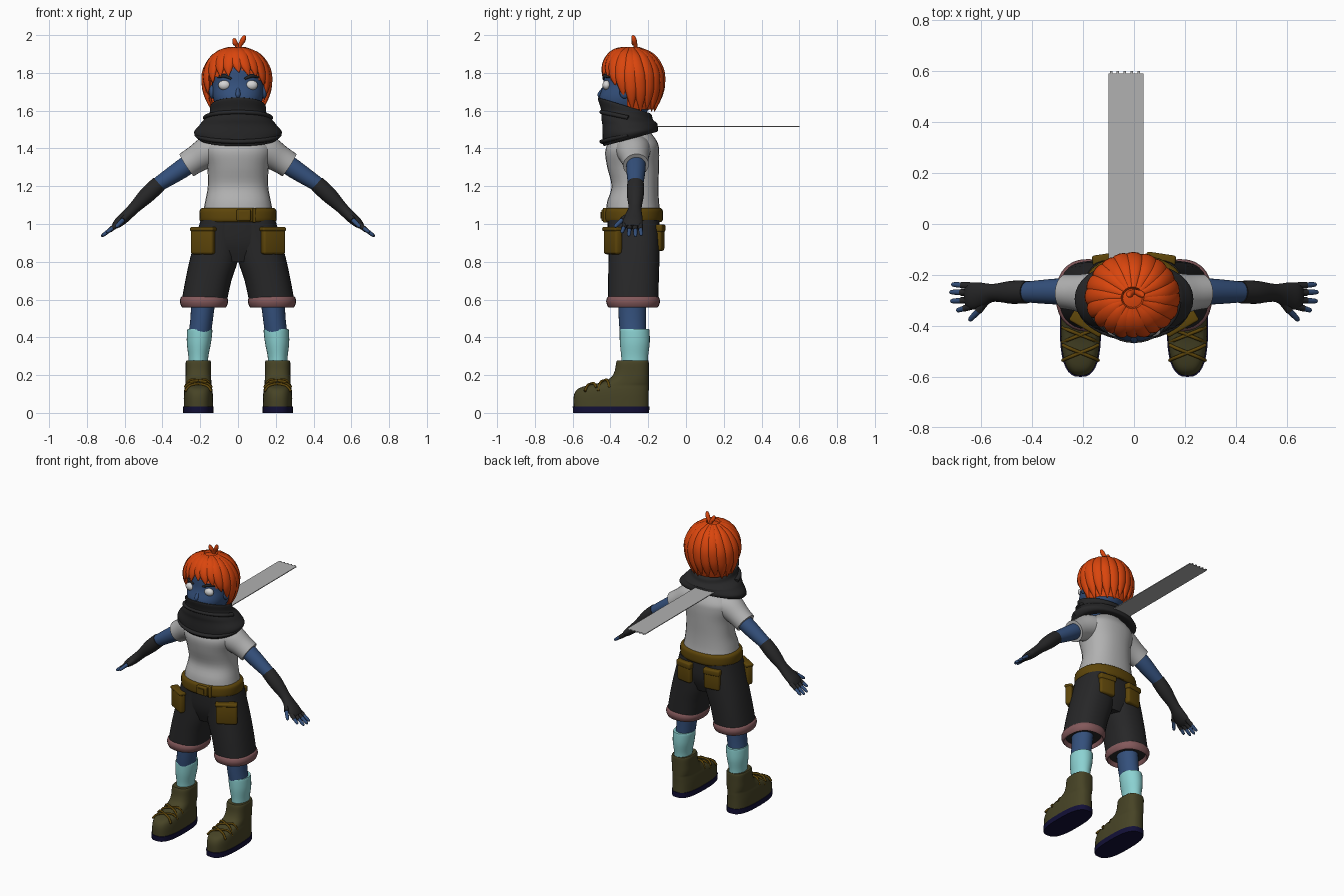
import bpy, bmesh, math, random
from mathutils import Vector

random.seed(4)
cube = bpy.data.objects.get("Cube")
if cube:
    bpy.data.objects.remove(cube, do_unlink=True)


def material(name, *rgb):
    m = bpy.data.materials.new(name)
    m.use_nodes = True
    m.diffuse_color = (*rgb, 1)
    m.node_tree.nodes["Principled BSDF"].inputs["Base Color"].default_value = (*rgb, 1)
    return m


HAIR = material("orange hair", .70, .06, .004)
SKIN = material("blue skin", .034, .08, .2)
CLOTH = material("charcoal cloth", .02, .02, .021)
SHIRT = material("grey cloth", .44, .44, .44)
LEATHER = material("brown leather", .11, .06, .003)
CUFF = material("dusty pink", .23, .1, .105)
SOCK = material("pale cyan", .26, .64, .64)
BOOT = material("olive boot", .063, .057, .019)
SOLE = material("navy sole", .006, .005, .038)
EYE = material("eye white", .66, .66, .66)


def finish(bm, name, mat, angle=50):
    bmesh.ops.recalc_face_normals(bm, faces=bm.faces)
    mesh = bpy.data.meshes.new(name)
    bm.to_mesh(mesh)
    bm.free()
    mesh.materials.append(mat)
    ob = bpy.data.objects.new(name, mesh)
    bpy.context.collection.objects.link(ob)
    bpy.ops.object.select_all(action='DESELECT')
    ob.select_set(True)
    bpy.context.view_layer.objects.active = ob
    bpy.ops.object.shade_smooth_by_angle(angle=math.radians(angle))
    return ob


def smooth_path(secs, steps):
    """Catmull-Rom interpolation of section tuples."""
    v = [Vector(tuple(s) + (0,) * (6 - len(s))) for s in secs]
    v = [v[0]] + v + [v[-1]]
    out = []
    for a, b, c, d in zip(v, v[1:], v[2:], v[3:]):
        for i in range(steps):
            t = i / steps
            out.append(.5 * (2 * b + t * (c - a) + t * t * (2 * a - 5 * b + 4 * c - d)
                             + t ** 3 * (3 * b - 3 * c + d - a)))
    return out + [v[-1]]


def loft(name, mat, secs, power=2, n=28, steps=4, ref=None, caps=True):
    """Sections are x, y, z, half sizes a and b, tilt. Flat rings unless ref gives a side axis."""
    path = smooth_path(secs, steps)
    bm = bmesh.new()
    rings = []
    for i, s in enumerate(path):
        c = s.xyz if hasattr(s, "xyz") else Vector(s[:3])
        c = Vector(s[:3])
        u, v = Vector((1, 0, 0)), Vector((0, 1, 0))
        if ref:
            t = Vector(path[min(i + 1, len(path) - 1)][:3]) - Vector(path[max(i - 1, 0)][:3])
            v = t.cross(ref(c)).normalized()
            u = v.cross(t).normalized()
        ring = []
        for k in range(n):
            w = 2 * math.pi * k / n
            p, q = (math.copysign(abs(f) ** (2 / power), f) for f in (math.cos(w), math.sin(w)))
            co = c + u * p * max(s[3], .001) + v * q * max(s[4], .001)
            co.z += s[5] * (co.y - c.y)
            ring.append(bm.verts.new(co))
        rings.append(ring)
    for r, q in zip(rings, rings[1:]):
        for k in range(n):
            bm.faces.new((r[k], r[(k + 1) % n], q[(k + 1) % n], q[k]))
    if caps:
        bm.faces.new(rings[0])
        bm.faces.new(rings[-1])
    return finish(bm, name, mat)


def axis(x, y, z):
    return lambda p: Vector((x, y, z))


def ball(name, mat, loc, size):
    bm = bmesh.new()
    bmesh.ops.create_uvsphere(bm, u_segments=20, v_segments=12, radius=1)
    bmesh.ops.scale(bm, vec=size, verts=bm.verts)
    bmesh.ops.translate(bm, vec=loc, verts=bm.verts)
    return finish(bm, name, mat)


def block(name, mat, loc, size, turn=0, bevel=0):
    bm = bmesh.new()
    bmesh.ops.create_cube(bm, size=1)
    bmesh.ops.scale(bm, vec=size, verts=bm.verts)
    if bevel:
        bmesh.ops.bevel(bm, geom=bm.edges[:], offset=bevel, segments=3, affect='EDGES', profile=.5)
    ob = finish(bm, name, mat, 35)
    ob.location, ob.rotation_euler.z = loc, turn
    return ob


# Torso, belt and shorts body
loft("shirt", SHIRT, [(0, -.28, 1.06, .185, .145), (0, -.28, 1.12, .174, .137),
                      (0, -.27, 1.2, .16, .124), (0, -.28, 1.3, .163, .137),
                      (0, -.285, 1.38, .182, .143), (0, -.28, 1.43, .17, .13),
                      (0, -.28, 1.49, .1, .09)], power=2.3)
loft("belt", LEATHER, [(0, -.28, 1.01, .195, .15), (0, -.28, 1.025, .204, .158),
                       (0, -.28, 1.07, .203, .157), (0, -.28, 1.085, .19, .146)], power=2.3)
block("buckle", LEATHER, (.03, -.436, 1.047), (.075, .025, .062), bevel=.008)
block("buckle_plate", LEATHER, (.03, -.449, 1.047), (.045, .008, .035))
block("belt_loop", LEATHER, (.085, -.425, 1.047), (.018, .03, .078), .2, .006)
loft("shorts_hips", CLOTH, [(0, -.275, .8, .13, .1), (0, -.275, .9, .215, .133),
                            (0, -.278, 1.03, .193, .138)], power=2.4)

# Scarf with a raised front and a drooping lower roll
loft("scarf", CLOTH, [(0, -.3, 1.47, .15, .1, .2), (0, -.295, 1.45, .205, .14, .27),
                      (0, -.295, 1.485, .233, .147, .12), (0, -.297, 1.525, .203, .146, 0),
                      (0, -.3, 1.545, .187, .148, -.08), (0, -.312, 1.58, .153, .138, -.2),
                      (0, -.325, 1.622, .147, .142, -.3), (0, -.328, 1.625, .13, .125, -.3),
                      (0, -.33, 1.59, .11, .1, -.3)], power=2.1, caps=False, n=36)
for lift, slant in ((1.475, .3), (1.56, -.25)):
    fold = [(.205 * math.sin(t / 8) * (1.06 - (lift - 1.475) * 2.6), -.295 - .148 * math.cos(t / 8),
             lift - slant * .13 * math.cos(t / 8), .012, .016) for t in range(-12, 13, 3)]
    loft("scarf_fold", CLOTH, fold, n=10, ref=axis(0, 0, 1))

# Long flat tail with a fringed end
block("scarf_tail", SHIRT, (-.032, .195, 1.515), (.138, .79, .005))
for i in range(5):
    block("tail_fringe", SHIRT, (-.09 + i * .027, .593, 1.515), (.01, .014, .005))

# Head and face
loft("head", SKIN, [(0, -.3, 1.5, .06, .06), (0, -.31, 1.57, .085, .09), (0, -.32, 1.62, .115, .13),
                    (0, -.315, 1.67, .133, .146), (0, -.3, 1.74, .138, .138),
                    (0, -.295, 1.83, .14, .135), (0, -.29, 1.9, .09, .1)], power=2.2)
loft("nose", SKIN, [(0, -.425, 1.73, .006, .012), (0, -.45, 1.69, .014, .018),
                    (0, -.45, 1.668, .01, .012)], n=12)
for s in (-1, 1):
    ball("eye", EYE, (s * .072, -.42, 1.735), (.033, .022, .026))
    ball("ear", SKIN, (s * .138, -.325, 1.7), (.015, .028, .036))
    loft("eyebrow", CLOTH, [(s * .035, -.437, 1.768, .005, .006), (s * .07, -.433, 1.783, .007, .009),
                            (s * .108, -.405, 1.777, .004, .005)], n=10, ref=axis(0, 1, 0))

# Hair: a fitted shell and tapered locks that follow the same surface
CENTRE = Vector((-.006, -.29, 1.76))


def hair_point(phi, theta, r=1):
    t = max(0, theta - 90) / 90
    flat = math.sin(math.radians(theta)) if theta < 90 else 1 - .3 * t * t
    z = .175 * math.cos(math.radians(theta)) if theta < 90 else -.2 * t
    a = math.radians(phi)
    return CENTRE + r * Vector((.17 * flat * math.sin(a), -.163 * flat * math.cos(a), z))


bm = bmesh.new()
bmesh.ops.create_uvsphere(bm, u_segments=40, v_segments=30, radius=1)
for v in bm.verts:
    v.co = hair_point(math.degrees(math.atan2(v.co.x, -v.co.y)),
                      math.degrees(math.acos(max(-1, min(1, v.co.z)))), .96)


def bare(c):
    front = abs(math.atan2(c.x - CENTRE.x, CENTRE.y - c.y))
    return c.z < 1.605 or (front < 1.35 and c.z < 1.83 - .07 * front)


bmesh.ops.delete(bm, geom=[f for f in bm.faces if bare(f.calc_center_median())], context='FACES')
finish(bm, "hair_shell", HAIR)

for i in range(20):
    phi = -180 + i * 18
    side = abs(phi)
    end = 78 if side < 42 else 100 if side < 70 else 128 if side < 90 else 160
    end += random.uniform(-7, 7)
    swirl = random.uniform(6, 18)
    lock = []
    for k, (a, b) in enumerate(((.008, .012), (.017, .03), (.021, .037), (.019, .034), (.013, .023), (.002, .003))):
        f = k / 5
        p = hair_point(phi + swirl * (f - .7), 14 + (end - 14) * f, 1 - .02 * f)
        lock.append((*p, a, b))
    loft("hair_lock", HAIR, lock, n=12, ref=lambda p: p - CENTRE)
for tip, high in ((.034, 1.985), (-.02, 1.97)):
    loft("hair_sprout", HAIR, [(0, -.265, 1.915, .01, .01), (tip * .3, -.268, 1.945, .011, .011),
                               (tip * .8, -.275, high - .01, .014, .014),
                               (tip, -.28, high + .01, .008, .008), (tip, -.28, high + .014, .001, .001)],
         n=12, ref=axis(0, 1, 0))

for s in (-1, 1):
    Y = axis(0, 1, 0)
    # Arms and hands
    loft("sleeve", SHIRT, [(s * .09, -.28, 1.40, .1, .075), (s * .15, -.278, 1.385, .09, .085),
                           (s * .22, -.27, 1.345, .073, .073), (s * .272, -.265, 1.312, .068, .07)], ref=Y)
    loft("upper_arm", SKIN, [(s * .2, -.265, 1.36, .05, .05), (s * .3, -.265, 1.29, .051, .05),
                             (s * .43, -.267, 1.205, .04, .038)], ref=Y)
    loft("glove", CLOTH, [(s * .418, -.267, 1.213, .044, .043), (s * .48, -.268, 1.155, .045, .043),
                          (s * .55, -.27, 1.085, .035, .031), (s * .595, -.277, 1.04, .047, .029),
                          (s * .635, -.283, 1.005, .053, .025), (s * .658, -.285, .985, .04, .014)], ref=Y)
    for y, spread, reach in ((-.243, .006, .955), (-.27, .003, 1.04), (-.297, -.006, 1), (-.322, -.018, .72)):
        joints = [Vector((.635 + .085 * reach * f, y + spread * f, 1.0 - .063 * reach * f))
                  for f in (0, .5, .9, 1)]
        for p in joints:
            p.x *= s
        a, b, c, d = joints
        loft("glove_finger", CLOTH, [(*a, .014, .015), (*b, .013, .013)], n=12, ref=Y)
        loft("fingertip", SKIN, [(*b, .011, .011), (*c, .009, .009), (*d, .003, .003)], n=12, ref=Y)
    loft("glove_thumb", CLOTH, [(s * .575, -.29, 1.055, .018, .018), (s * .61, -.34, 1.02, .015, .015)],
         n=12, ref=axis(0, 0, 1))
    loft("thumb_tip", SKIN, [(s * .61, -.34, 1.02, .012, .012), (s * .64, -.372, .99, .01, .01),
                             (s * .645, -.38, .983, .003, .003)], n=12, ref=axis(0, 0, 1))

    # Shorts, cuffs and pockets
    loft("shorts_leg", CLOTH, [(s * .18, -.28, .585, .12, .133), (s * .157, -.278, .7, .122, .134),
                               (s * .13, -.276, .8, .128, .135), (s * .108, -.275, .9, .124, .135),
                               (s * .09, -.277, 1.02, .108, .135)], power=2.4)
    loft("shorts_cuff", CUFF, [(s * .18, -.28, .59, .1, .112), (s * .18, -.28, .558, .114, .128),
                               (s * .18, -.28, .585, .127, .142), (s * .18, -.28, .61, .123, .138),
                               (s * .18, -.28, .618, .112, .126)], power=2.3, caps=False)
    block("front_pocket", LEATHER, (s * .185, -.387, .907), (.135, .045, .135), s * .52, .014)
    block("front_pocket_hem", LEATHER, (s * .183, -.389, .973), (.14, .052, .022), s * .52, .008)
    block("back_pocket", LEATHER, (s * .105, -.141, .925), (.11, .04, .135), -s * .15, .014)
    block("back_pocket_flap", LEATHER, (s * .105, -.138, .978), (.118, .044, .04), -s * .15, .01)

    # Legs and socks
    loft("leg", SKIN, [(s * .205, -.28, .4, .06, .068), (s * .192, -.284, .5, .06, .072),
                       (s * .18, -.284, .64, .066, .076)])
    loft("sock", SOCK, [(s * .21, -.272, .25, .052, .07), (s * .21, -.272, .3, .053, .071),
                        (s * .207, -.271, .37, .064, .079), (s * .203, -.272, .43, .067, .079),
                        (s * .203, -.272, .444, .064, .077)])

    # Boots, given as height, half width, front and back
    def boot_part(name, mat, rows, cx=s * .21):
        loft(name, mat, [(cx, (f + b) / 2, z, a, (b - f) / 2) for z, a, f, b in rows], power=2.7, n=36)

    boot_part("boot_sole", SOLE, [(0, .08, -.598, -.195), (.035, .081, -.6, -.194)])
    boot_part("boot", BOOT, [(.034, .077, -.595, -.198), (.09, .077, -.594, -.198),
                             (.125, .074, -.575, -.197), (.145, .07, -.525, -.197),
                             (.16, .069, -.455, -.197), (.185, .068, -.4, -.197),
                             (.22, .067, -.378, -.197), (.265, .067, -.37, -.197),
                             (.278, .062, -.365, -.2)])
    for front, back, top in ((-.535, -.475, .15), (-.465, -.405, .167)):
        for d in (-1, 1):
            loft("boot_lace", LEATHER, [(s * .21 + d * .07, front, .115, .007, .007),
                                        (s * .21 + d * .045, front + .012, top - .006, .007, .007),
                                        (s * .21, (front + back) / 2, top + .004, .007, .007),
                                        (s * .21 - d * .045, back - .012, top + .006, .007, .007),
                                        (s * .21 - d * .07, back, .135, .007, .007)],
                 n=8, ref=axis(0, 1, 0))
